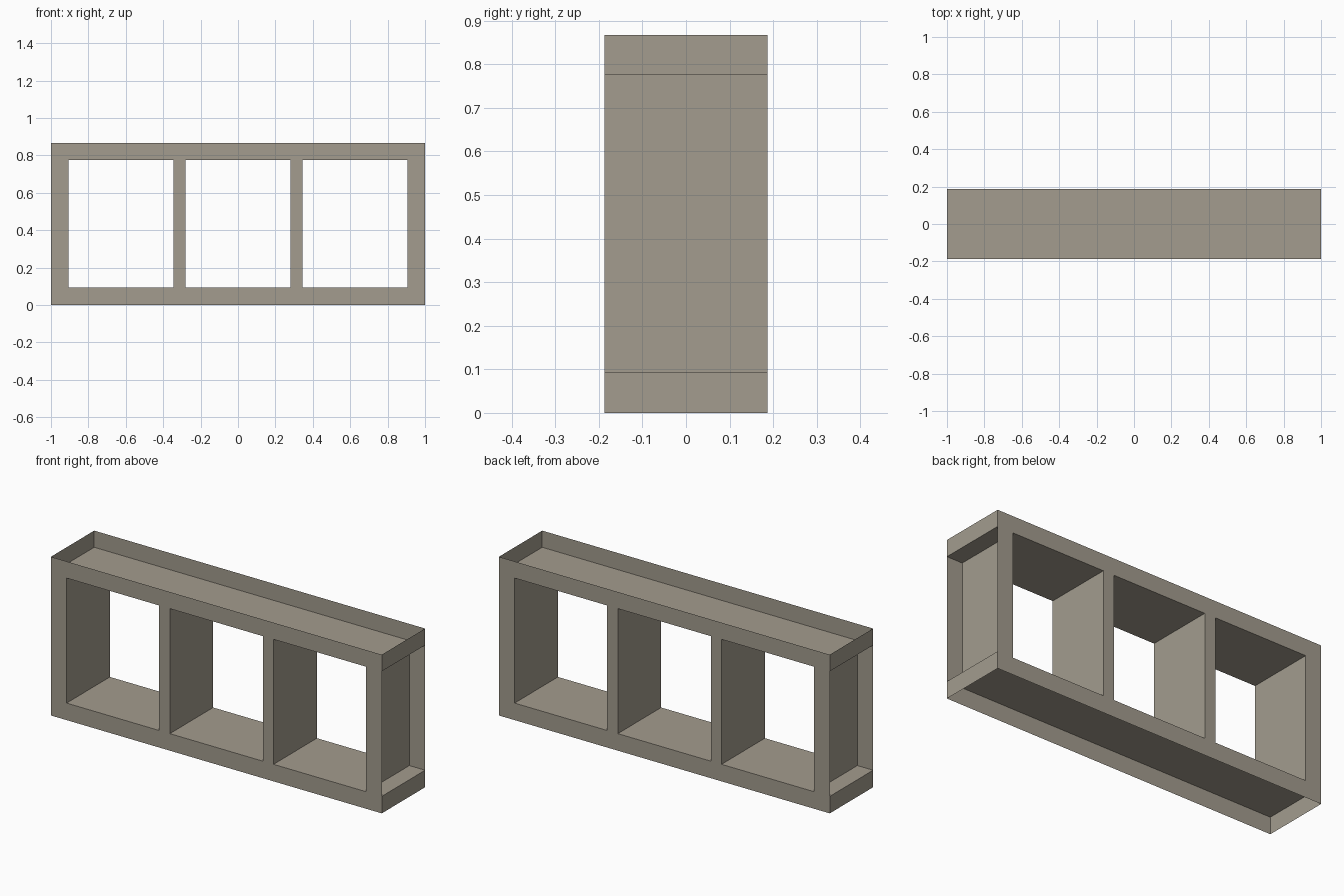
import bpy
import bmesh
from mathutils import Vector

cube = bpy.data.objects.get("Cube")
if cube:
    bpy.data.objects.remove(cube, do_unlink=True)

# Overall sizes and the positions of the openings
HALF_X, HALF_Y, TOP = 1.0, 0.187, 0.867
LOW, HIGH = 0.093, 0.776
END_IN, DIV_OUT, DIV_IN = 0.905, 0.346, 0.281

stone = bpy.data.materials.new("warm_grey_stone")
stone.use_nodes = True
colour = (0.366, 0.332, 0.271, 1)
stone.diffuse_color = colour
stone.node_tree.nodes["Principled BSDF"].inputs["Base Color"].default_value = colour


def sheet(name, rects, axis, sign):
    """Thin sheet made of flat rectangles, each given by two opposite
    corners, all facing along one axis."""
    bm = bmesh.new()
    u, v = [a for a in range(3) if a != axis]
    for lo, hi in rects:
        verts = []
        for pu, pv in ((lo, lo), (hi, lo), (hi, hi), (lo, hi)):
            co = Vector(lo)
            co[u], co[v] = pu[u], pv[v]
            verts.append(bm.verts.new(co))
        face = bm.faces.new(verts)
        face.normal_update()
        if face.normal[axis] * sign < 0:
            face.normal_flip()
    bmesh.ops.remove_doubles(bm, verts=bm.verts, dist=0.0001)
    mesh = bpy.data.meshes.new(name)
    bm.to_mesh(mesh)
    bm.free()
    mesh.materials.append(stone)
    obj = bpy.data.objects.new(name, mesh)
    bpy.context.collection.objects.link(obj)
    return obj


# Front and back frames: two rails and four posts
posts = [(-HALF_X, -END_IN), (-DIV_OUT, -DIV_IN), (DIV_IN, DIV_OUT), (END_IN, HALF_X)]
for name, side in (("front_frame", -1), ("back_frame", 1)):
    y = side * HALF_Y
    rects = [((-HALF_X, y, a), (HALF_X, y, b)) for a, b in ((0, LOW), (HIGH, TOP))]
    rects += [((a, y, LOW), (b, y, HIGH)) for a, b in posts]
    sheet(name, rects, 1, side)

# Recessed top and bottom panels
for name, z, sign in (("bottom_panel", LOW, -1), ("top_panel", HIGH, 1)):
    sheet(name, [((-HALF_X, -HALF_Y, z), (HALF_X, HALF_Y, z))], 2, sign)

# Rims closing the ends, recessed end walls and hollow divider walls
for label, side in (("left", 1), ("right", -1)):
    x = side * HALF_X
    sheet(label + "_end_rims",
          [((x, -HALF_Y, a), (x, HALF_Y, b)) for a, b in ((0, LOW), (HIGH, TOP))],
          0, side)
    for part, px, sign in (("end_wall", END_IN, 1),
                           ("divider_outer_wall", DIV_OUT, 1),
                           ("divider_inner_wall", DIV_IN, -1)):
        x = side * px
        sheet(label + "_" + part,
              [((x, -HALF_Y, LOW), (x, HALF_Y, HIGH))], 0, side * sign)
